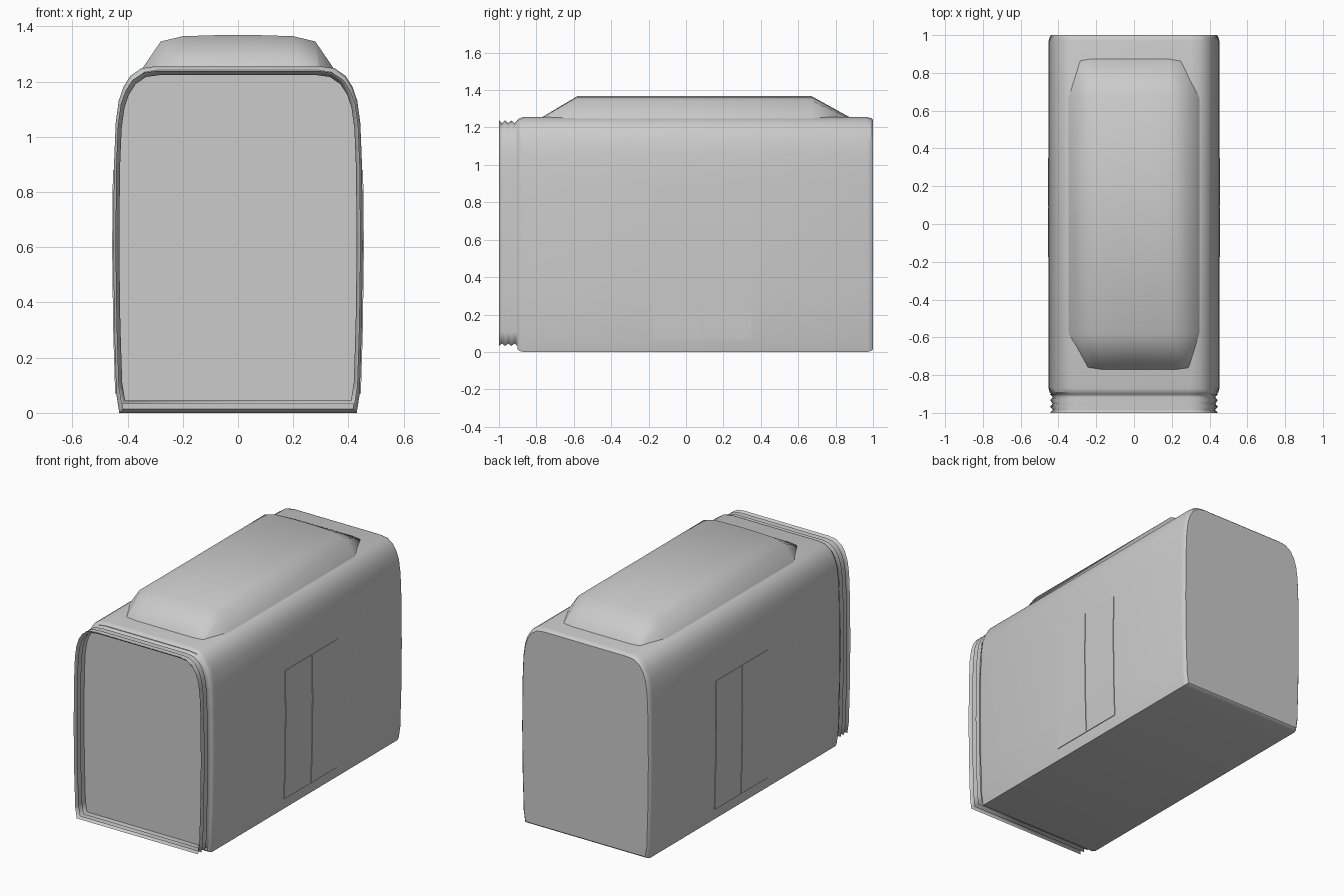
import bpy
import bmesh
import math

cube = bpy.data.objects.get("Cube")
if cube:
    bpy.data.objects.remove(cube, do_unlink=True)

grey = bpy.data.materials.new("plain grey")
grey.use_nodes = True
GREY = (0.6, 0.6, 0.6, 1)
grey.diffuse_color = GREY
grey.node_tree.nodes["Principled BSDF"].inputs["Base Color"].default_value = GREY

# Right half of the casing cross-section, from the floor to the roof
HALF = [(0.43, 0), (0.441, 0.07), (0.448, 0.3), (0.452, 0.6), (0.449, 0.9),
        (0.443, 1.05), (0.432, 1.13), (0.415, 1.18), (0.39, 1.22), (0.35, 1.248),
        (0.3, 1.255)]
WIDEST, TOP = 0.452, 1.255


def mirrored(half):
    return half + [(-x, z) for x, z in reversed(half)]


def section(y, width=WIDEST, bottom=0.0, top=TOP):
    """Casing cross-section at y, fitted to a half width, a bottom and a top."""
    sx, sz = width / WIDEST, (top - bottom) / TOP
    return [(x * sx, y, bottom + z * sz) for x, z in mirrored(HALF)]


def loft(name, rings, caps=(True, True), angle=30):
    bm = bmesh.new()
    rows = [[bm.verts.new(p) for p in ring] for ring in rings]
    n = len(rows[0])
    for a, b in zip(rows, rows[1:]):
        for i in range(n):
            j = (i + 1) % n
            bm.faces.new((a[i], a[j], b[j], b[i]))
    for row, cap in zip((rows[0], rows[-1]), caps):
        if cap:
            bm.faces.new(row)
    bmesh.ops.recalc_face_normals(bm, faces=bm.faces)
    mesh = bpy.data.meshes.new(name)
    bm.to_mesh(mesh)
    bm.free()
    mesh.materials.append(grey)
    obj = bpy.data.objects.new(name, mesh)
    bpy.context.collection.objects.link(obj)
    bpy.ops.object.select_all(action="DESELECT")
    obj.select_set(True)
    bpy.context.view_layer.objects.active = obj
    bpy.ops.object.shade_smooth_by_angle(angle=math.radians(angle))


# Main casing with softened ends; the front end closes the bellows
loft("casing", [section(-0.9, 0.438, 0.014, 1.241), section(-0.89, 0.447, 0.005, 1.25),
                section(-0.87), section(0.97), section(0.99, 0.447, 0.005, 1.25),
                section(1, 0.438, 0.014, 1.241)])

# Folded bellows, an open sleeve in front of the casing
ridge, groove = (0.444, 0.032, 1.238), (0.43, 0.045, 1.223)
loft("bellows", [section(-1 + 0.0165 * i, *(groove if i % 2 else ridge)) for i in range(7)],
     caps=(False, False), angle=120)

# Flat panel at the back of the bellows
loft("front_panel", [section(-0.9175, *groove)], caps=(True, False))

# Roof unit with sloping ends, each end slightly skewed
SIDE = [(0.355, 1.235), (0.28, 1.345), (0.2, 1.364), (0.07, 1.368)]
END = [(0.275, 1.235), (0.265, 1.247), (0.2, 1.252), (0.07, 1.252)]
loft("roof_unit", [[(x + skew, y, z) for x, z in mirrored(half)] for y, half, skew in
                   [(-0.775, END, 0.025), (-0.58, SIDE, 0), (0.67, SIDE, 0),
                    (0.88, END, -0.02)]], angle=80)

# Pair of thin door leaves on each side, following the wall
wall = [(0.441, 0.07)] + HALF[2:4] + [(0.449, 0.88)]
for side, word in ((1, "left"), (-1, "right")):
    for leaf, y0, y1 in (("front", -0.175, 0.087), ("rear", 0.093, 0.35)):
        outline = [(x + 0.004, z) for x, z in wall] + [(x - 0.004, z) for x, z in reversed(wall)]
        loft(f"{word}_{leaf}_door", [[(side * x, y, z) for x, z in outline] for y in (y0, y1)])
